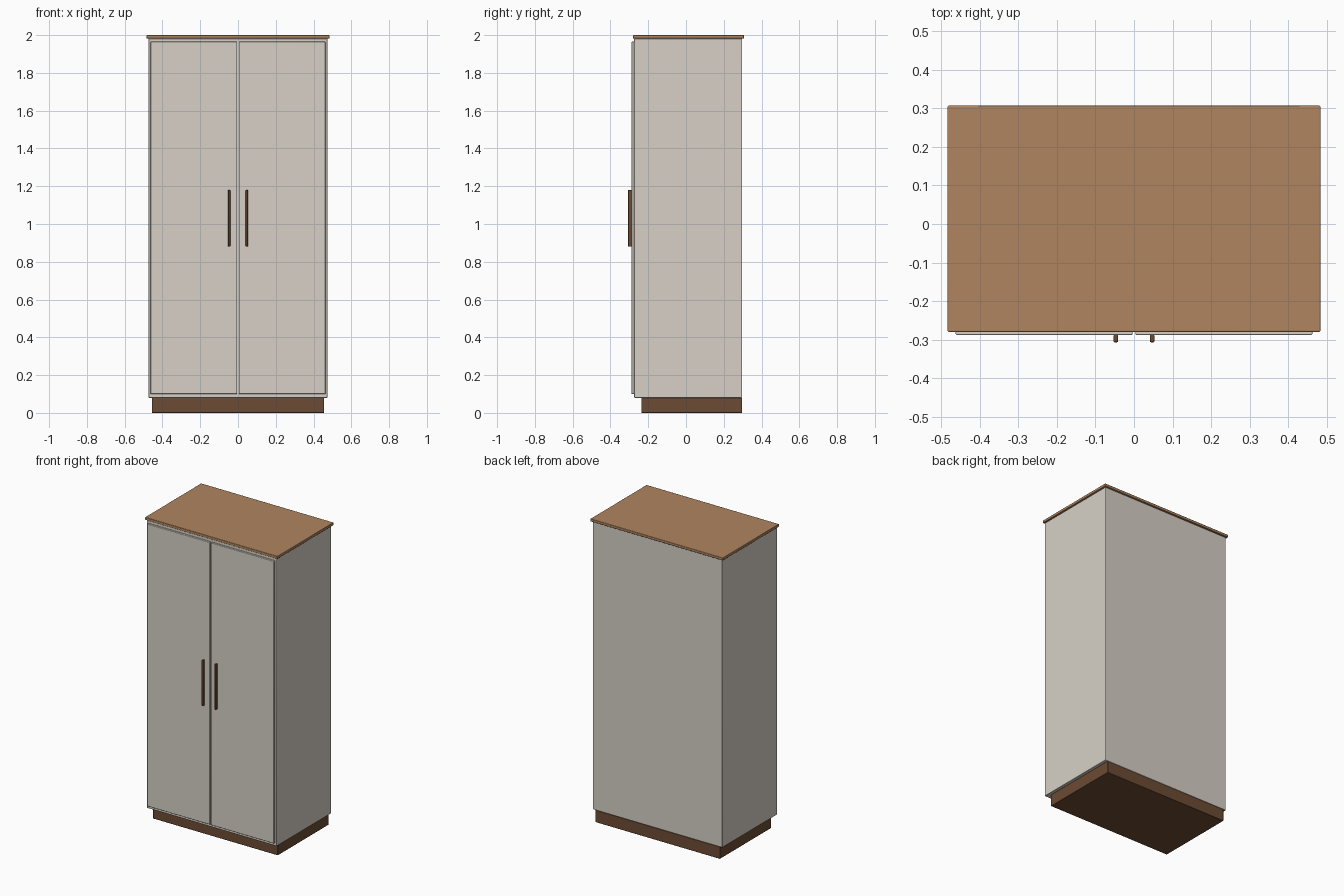
import bpy
import bmesh
from mathutils import Vector

cube = bpy.data.objects.get("Cube")
if cube:
    bpy.data.objects.remove(cube, do_unlink=True)


def material(name, colour):
    mat = bpy.data.materials.new(name)
    mat.use_nodes = True
    mat.diffuse_color = (*colour, 1)
    bsdf = mat.node_tree.nodes["Principled BSDF"]
    bsdf.inputs["Base Color"].default_value = (*colour, 1)
    bsdf.inputs["Roughness"].default_value = 0.6
    return mat


def box(name, low, high, mat, bevel):
    """Soft-edged box between two opposite corners."""
    low, high = Vector(low), Vector(high)
    bm = bmesh.new()
    bmesh.ops.create_cube(bm, size=1)
    bmesh.ops.scale(bm, vec=high - low, verts=bm.verts)
    mesh = bpy.data.meshes.new(name)
    bm.to_mesh(mesh)
    bm.free()
    mesh.materials.append(mat)
    obj = bpy.data.objects.new(name, mesh)
    obj.location = (low + high) / 2
    bpy.context.collection.objects.link(obj)
    mod = obj.modifiers.new("soft_edges", "BEVEL")
    mod.width = bevel
    mod.segments = 2
    bpy.ops.object.select_all(action="DESELECT")
    obj.select_set(True)
    bpy.context.view_layer.objects.active = obj
    bpy.ops.object.shade_smooth_by_angle()
    return obj


paint = material("warm_white_paint", (0.68, 0.63, 0.57))
oak = material("oak_wood", (0.44, 0.235, 0.115))
walnut = material("dark_walnut", (0.15, 0.07, 0.034))

# Plinth, carcass and overhanging top
box("plinth", (-0.456, -0.236, 0), (0.456, 0.297, 0.08), walnut, 0.003)
box("carcass", (-0.474, -0.274, 0.08), (0.474, 0.297, 1.982), paint, 0.003)
box("top_board", (-0.484, -0.28, 1.982), (0.484, 0.307, 2.0), oak, 0.003)

# Pair of doors with upright bar handles
for side, sign in (("left", 1), ("right", -1)):
    inner, outer = sorted((0.004 * sign, 0.463 * sign))
    box(side + "_door", (inner, -0.288, 0.1), (outer, -0.273, 1.965), paint, 0.003)
    x = 0.047 * sign
    box(side + "_handle", (x - 0.006, -0.307, 0.88), (x + 0.006, -0.287, 1.18), walnut, 0.003)
